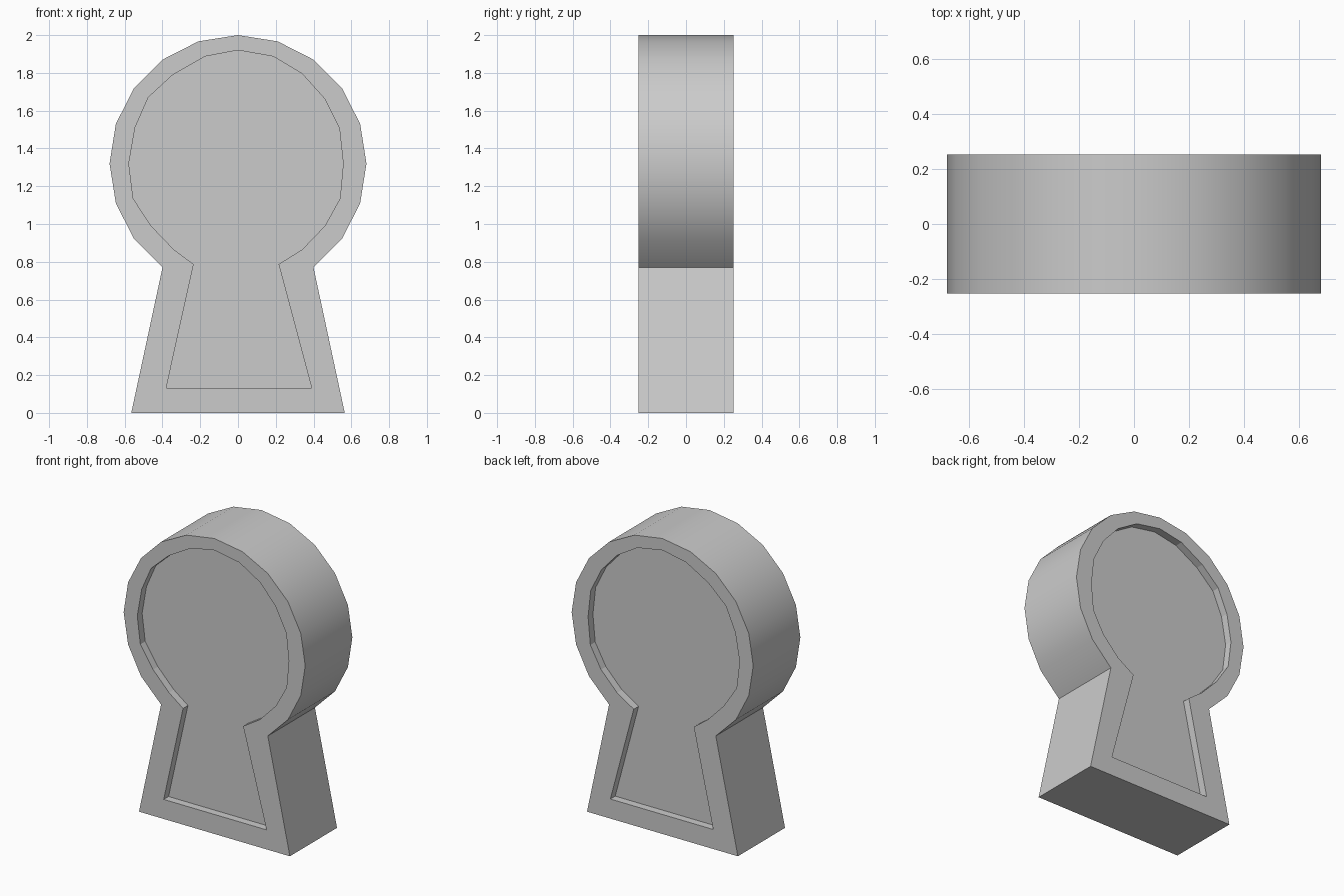
import bpy, bmesh, math

if "Cube" in bpy.data.objects:
    bpy.data.objects.remove(bpy.data.objects["Cube"])


def prism(name, outline, y0, y1, smooth_sides=()):
    """Extrude an x-z outline from y0 to y1; listed side faces are smooth."""
    bm = bmesh.new()
    front = [bm.verts.new((x, y0, z)) for x, z in outline]
    back = [bm.verts.new((x, y1, z)) for x, z in outline]
    bm.faces.new(front)
    bm.faces.new(back[::-1])
    n = len(outline)
    for i in range(n):
        j = (i + 1) % n
        f = bm.faces.new((front[j], front[i], back[i], back[j]))
        f.smooth = i in smooth_sides
    bmesh.ops.recalc_face_normals(bm, faces=bm.faces)
    me = bpy.data.meshes.new(name)
    bm.to_mesh(me)
    bm.free()
    ob = bpy.data.objects.new(name, me)
    bpy.context.collection.objects.link(ob)
    return ob


# Outer keyhole: 20-sided round head, flared foot
R, CZ, HALF_DEPTH, RECESS = 0.68, 1.32, 0.252, 0.052
outer = [(R * math.cos(math.radians(a)), CZ + R * math.sin(math.radians(a)))
         for a in range(-54, 235, 18)]
outer += [(-0.565, 0), (0.565, 0)]
body = prism("keyhole_body", outer, -HALF_DEPTH, HALF_DEPTH, range(16))

# Slightly uneven inner keyhole, sunk into the front and the back
inner = [(0.39, 0.132), (0.215, 0.787), (0.34, 0.865), (0.46, 0.99),
         (0.54, 1.135), (0.557, 1.32), (0.537, 1.505), (0.457, 1.665),
         (0.34, 1.795), (0.187, 1.887), (0, 1.92), (-0.175, 1.887),
         (-0.345, 1.79), (-0.475, 1.67), (-0.545, 1.51), (-0.578, 1.32),
         (-0.555, 1.135), (-0.46, 0.99), (-0.34, 0.865), (-0.235, 0.787),
         (-0.38, 0.132)]
for side, name in ((-1, "front_recess_cutter"), (1, "back_recess_cutter")):
    ys = sorted((side * (HALF_DEPTH - RECESS), side * (HALF_DEPTH + 0.2)))
    cutter = prism(name, inner, *ys)
    cutter.hide_render = True
    bpy.context.view_layer.objects.active = body
    mod = body.modifiers.new(name, 'BOOLEAN')
    mod.operation = 'DIFFERENCE'
    mod.solver = 'EXACT'
    mod.object = cutter
    bpy.ops.object.modifier_apply(modifier=mod.name)
    bpy.data.objects.remove(cutter)
